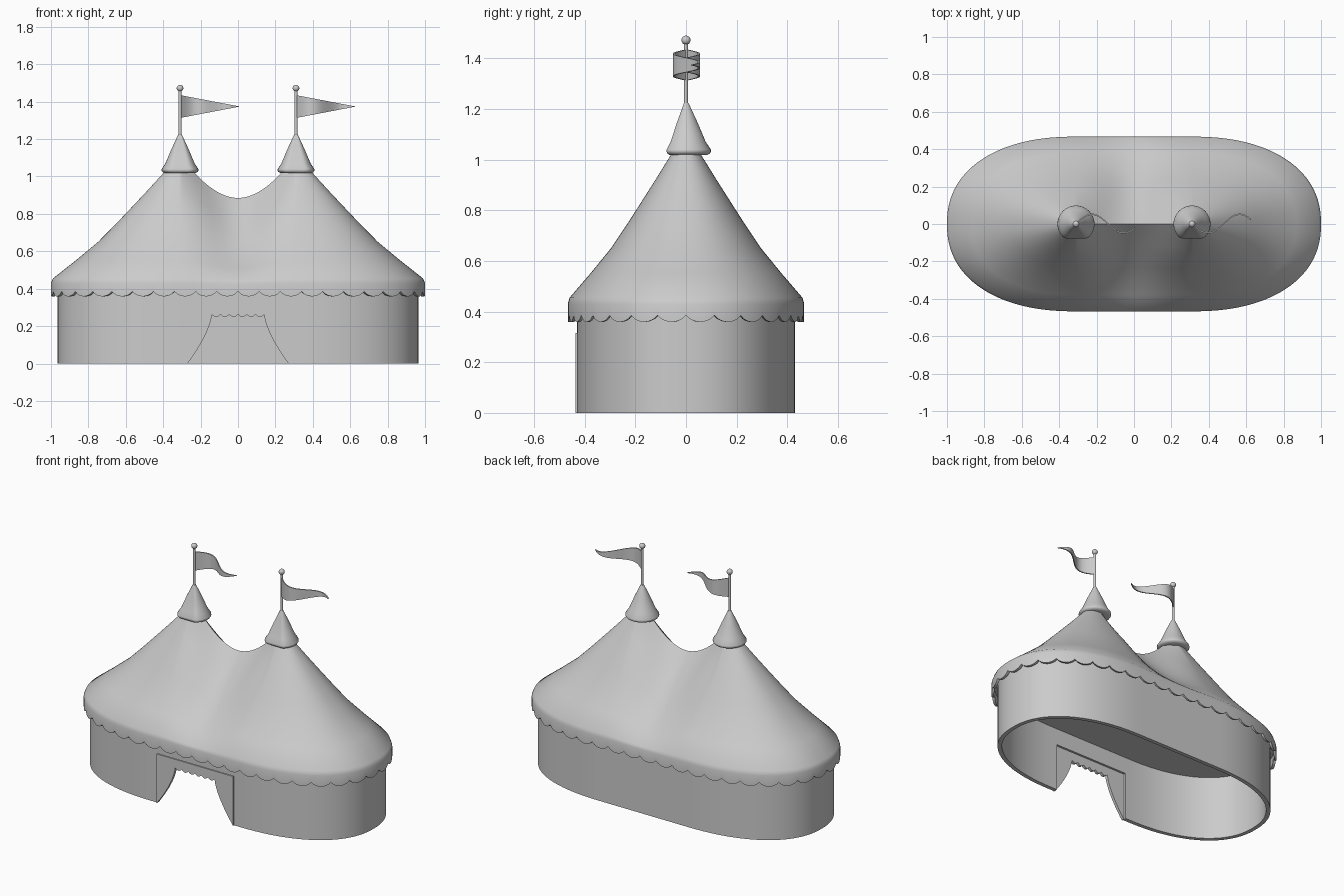
import bpy, bmesh, math

old = bpy.data.objects.get("Cube")
if old:
    bpy.data.objects.remove(old, do_unlink=True)

canvas = bpy.data.materials.new("canvas_grey")
canvas.use_nodes = True
GREY = (0.6, 0.6, 0.6, 1)
canvas.diffuse_color = GREY
canvas.node_tree.nodes["Principled BSDF"].inputs["Base Color"].default_value = GREY

PEAK_X = 0.31        # distance of each mast from the centre
EAVE_Z = 0.43
RIDGE_Z = 0.885
PEAK_Z = 1.12


def finish(name, bm, angle=40):
    bmesh.ops.remove_doubles(bm, verts=bm.verts, dist=0.0002)
    bmesh.ops.dissolve_degenerate(bm, edges=bm.edges, dist=0.0001)
    bmesh.ops.recalc_face_normals(bm, faces=bm.faces)
    mesh = bpy.data.meshes.new(name)
    bm.to_mesh(mesh)
    bm.free()
    mesh.materials.append(canvas)
    obj = bpy.data.objects.new(name, mesh)
    bpy.context.collection.objects.link(obj)
    bpy.ops.object.select_all(action="DESELECT")
    obj.select_set(True)
    bpy.context.view_layer.objects.active = obj
    bpy.ops.object.shade_smooth_by_angle(angle=math.radians(angle))


def sweep(name, rings, path_closed=True, ring_closed=False):
    """Skin quads between successive rows of points."""
    bm = bmesh.new()
    rows = [[bm.verts.new(p) for p in ring] for ring in rings]
    n, m = len(rows), len(rows[0])
    for i in range(n if path_closed else n - 1):
        a, b = rows[i], rows[(i + 1) % n]
        for j in range(m if ring_closed else m - 1):
            k = (j + 1) % m
            bm.faces.new((a[j], b[j], b[k], a[k]))
    if ring_closed and not path_closed:
        bm.faces.new(rows[0])
        bm.faces.new(rows[-1])
    finish(name, bm)


def lathe(name, profile, x, segments=24, front=1):
    """Turn an r-z profile; front below 1 flattens the -y side."""
    rings = []
    for i in range(segments):
        a = math.tau * i / segments
        rings.append([(x + r * math.cos(a), r * max(-front, math.sin(a)), z)
                      for r, z in profile])
    sweep(name, rings)


def slab(name, outline, y0, y1):
    """Extrude an x-z outline in y."""
    bm = bmesh.new()
    face = bm.faces.new([bm.verts.new((x, y0, z)) for x, z in outline])
    new = bmesh.ops.extrude_face_region(bm, geom=[face])["geom"]
    bmesh.ops.translate(bm, vec=(0, y1 - y0, 0),
                        verts=[v for v in new if isinstance(v, bmesh.types.BMVert)])
    finish(name, bm)


def oval(half_x, half_y, count):
    """Evenly spaced points on an oval with straight sides and full rounded ends."""
    a, power = half_x - PEAK_X, 2 / 2.25
    quarter = [(PEAK_X + a * abs(math.cos(t)) ** power, half_y * math.sin(t) ** power)
               for t in (math.pi / 2 * i / 200 for i in range(201))] + [(0, half_y)]
    lengths = [0]
    for p, q in zip(quarter, quarter[1:]):
        lengths.append(lengths[-1] + math.dist(p, q))
    pts, seg, steps = [], 0, count // 4
    for i in range(steps + 1):
        d = lengths[-1] * i / steps
        while seg < len(quarter) - 2 and lengths[seg + 1] < d:
            seg += 1
        f = (d - lengths[seg]) / (lengths[seg + 1] - lengths[seg])
        p, q = quarter[seg], quarter[seg + 1]
        pts.append((p[0] + (q[0] - p[0]) * f, p[1] + (q[1] - p[1]) * f))
    pts[0], pts[-1] = (half_x, 0), (0, half_y)
    half = pts + [(-x, y) for x, y in reversed(pts[:-1])]
    return half + [(x, -y) for x, y in reversed(half[1:-1])]


def sag(cx, t):
    """How far the cloth dips between the peaks: sharp at the ridge, soft lower down."""
    u = abs(cx) / PEAK_X
    sharp = 1 - u ** 1.9
    soft = 0.5 + 0.5 * math.cos(math.pi * u)
    blend = min(1, 2.5 * t)
    return (PEAK_Z - RIDGE_Z) * (sharp + (soft - sharp) * blend)


# Roof with twin peaks, saddle ridge, scalloped eave band and flat ceiling
SCALLOPS, STEPS = 44, 8
slope = [(0, PEAK_Z), (0.07, 1.065), (0.14, 1.01), (0.25, 0.927), (0.36, 0.846),
         (0.5, 0.744), (0.635, 0.65), (0.81, 0.55), (0.985, 0.455), (1, EAVE_Z)]
rings = []
for i, (x, y) in enumerate(oval(1, 0.467, SCALLOPS * STEPS)):
    cx = max(-PEAK_X, min(PEAK_X, x))
    hem = 0.385 - 0.026 * math.sin(math.pi * (i % STEPS) / STEPS) ** 0.7
    rows = [(t, z - sag(cx, t) * (z - EAVE_Z) / (PEAK_Z - EAVE_Z)) for t, z in slope]
    rows += [(1, hem), (0.975, hem), (0.975, EAVE_Z - 0.005), (0, EAVE_Z - 0.005)]
    rings.append([(cx + t * (x - cx), t * y, z) for t, z in rows])
sweep("roof", rings)

# Side wall: one long strip that leaves a gap for the entrance
DOOR_X, DOOR_Z, WALL_Y, THICK = 0.272, 0.315, 0.43, 0.026
path = oval(0.965, WALL_Y, 160)
start = path.index(min(path, key=lambda p: abs(p[0]) + p[1]))
path = path[start:] + path[:start]
path = [p for p in path if p[1] > 0 or abs(p[0]) > DOOR_X + 0.005]
path = [(DOOR_X, -WALL_Y)] + path + [(-DOOR_X, -WALL_Y)]
rings = []
for x, y in path:
    cx = max(-PEAK_X, min(PEAK_X, x))
    ix, iy = cx + (x - cx) * 0.96, y * (1 - THICK / WALL_Y)
    rings.append([(x, y, 0), (x, y, EAVE_Z), (ix, iy, EAVE_Z), (ix, iy, 0)])
sweep("side_wall", rings, path_closed=False, ring_closed=True)

# Wall above the entrance
slab("entrance_lintel", [(-DOOR_X, DOOR_Z), (DOOR_X, DOOR_Z), (DOOR_X, EAVE_Z), (-DOOR_X, EAVE_Z)],
     -WALL_Y, -WALL_Y + THICK)

# Drawn-back entrance curtains with a scalloped valance
TOP_X, TOP_Z = 0.14, 0.262
drape = [(TOP_X + 0.13 * (1 - k / 12) ** 1.5, TOP_Z * k / 12) for k in range(13)]
valance = [(TOP_X - 2 * TOP_X * k / 36, TOP_Z - 0.014 * abs(math.sin(math.pi * k / 6)))
           for k in range(1, 36)]
outline = [(-DOOR_X, 0), (-DOOR_X, DOOR_Z), (DOOR_X, DOOR_Z), (DOOR_X, 0)]
outline += drape + valance + [(-x, z) for x, z in reversed(drape)]
slab("entrance_curtain", outline, -WALL_Y - 0.007, -WALL_Y + 0.012)

# Masts, caps and pennants, one set per peak
for side, x in (("right", -PEAK_X), ("left", PEAK_X)):
    lathe(side + "_peak_cap",
          [(0, 1.226), (0.01, 1.224), (0.047, 1.144), (0.078, 1.07), (0.098, 1.04),
           (0.099, 1.032), (0.094, 1.024), (0.082, 1.018), (0, 1.018)], x, 32, 0.78)
    lathe(side + "_mast", [(0, 1.2), (0.008, 1.2), (0.008, 1.47), (0, 1.47)], x, 12)
    lathe(side + "_mast_ball",
          [(0.018 * math.sin(math.pi * k / 10), 1.472 + 0.018 * math.cos(math.pi * k / 10))
           for k in range(11)], x, 16)
    wave = 0.05 if side == "right" else -0.05
    rings = []
    for k in range(25):
        d = 0.315 * k / 24
        y = 0.002 + wave * math.sin(math.tau * d / 0.34)
        h = 0.06 * (1 - k / 24) + 0.001
        rings.append([(x + d, y + e, 1.374 + s * h)
                      for e, s in ((-0.004, -1), (-0.004, 1), (0.004, 1), (0.004, -1))])
    sweep(side + "_pennant", rings, path_closed=False, ring_closed=True)
